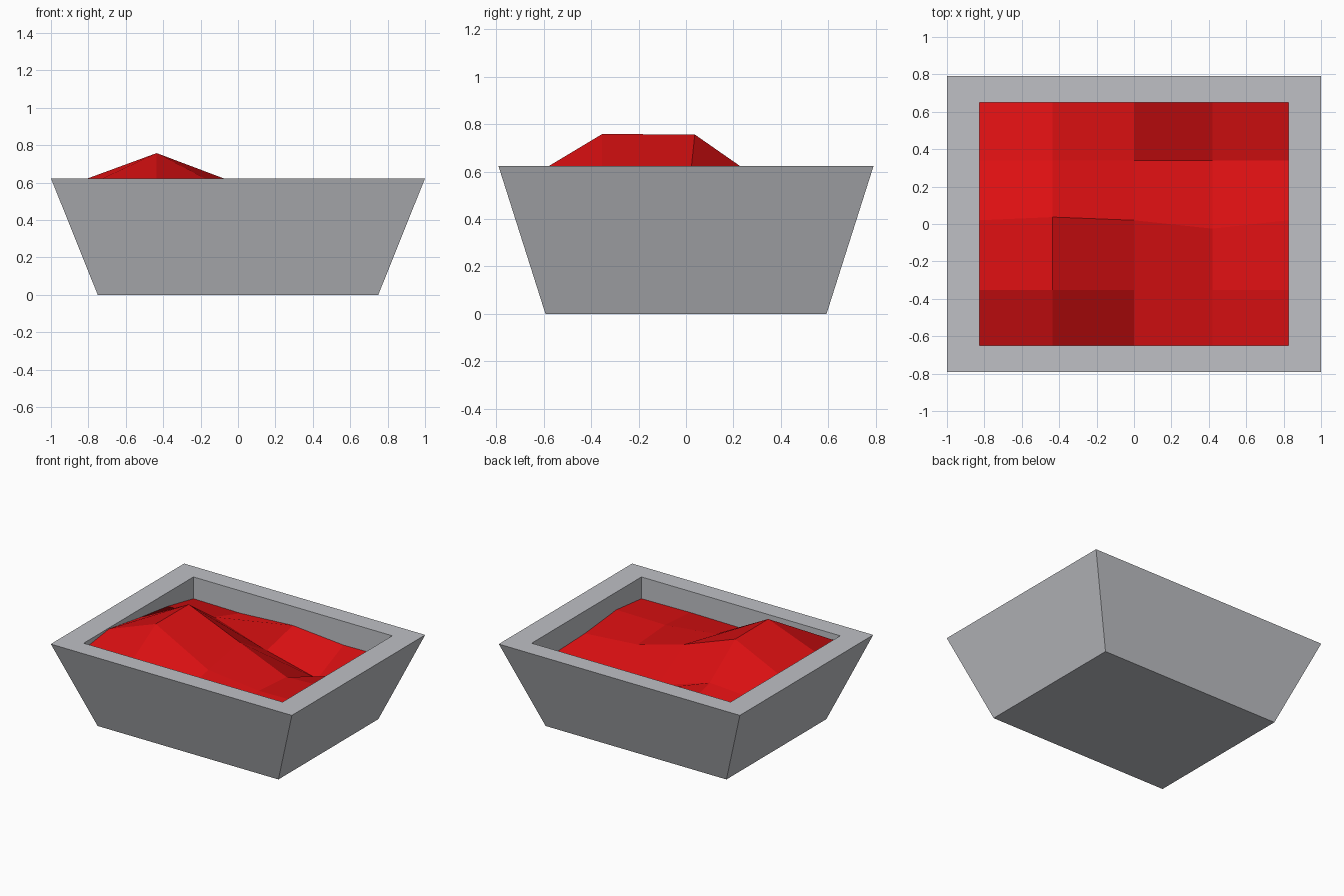
import bpy, bmesh

if "Cube" in bpy.data.objects:
    bpy.data.objects.remove(bpy.data.objects["Cube"])

def material(name, rgb):
    m = bpy.data.materials.new(name)
    m.diffuse_color = (*rgb, 1)
    m.use_nodes = True
    m.node_tree.nodes["Principled BSDF"].inputs["Base Color"].default_value = m.diffuse_color
    return m

def make_object(name, bm, mat):
    me = bpy.data.meshes.new(name)
    bm.to_mesh(me)
    bm.free()
    me.materials.append(mat)
    ob = bpy.data.objects.new(name, me)
    bpy.context.collection.objects.link(ob)
    return ob

grey = material("tub grey", (0.52, 0.53, 0.56))
red = material("filling red", (0.72, 0.005, 0.006))

# Tapered tub: outer wall, flat rim and straight inner wall, as stacked rings
bm = bmesh.new()
rings = []
for hx, hy, z in [(0.75, 0.592, 0), (1, 0.79, 0.623), (0.825, 0.65, 0.623), (0.825, 0.65, 0.24)]:
    rings.append([bm.verts.new((sx * hx, sy * hy, z))
                  for sx, sy in ((-1, -1), (1, -1), (1, 1), (-1, 1))])
for a, b in zip(rings, rings[1:]):
    for i in range(4):
        j = (i + 1) % 4
        bm.faces.new((a[i], a[j], b[j], b[i]))
bm.faces.new(rings[0][::-1])
bm.faces.new(rings[-1])
make_object("tub", bm, grey)

# Lumpy filling: a 4 x 4 grid with a height for each corner
xs = (-0.825, -0.435, 0.0, 0.42, 0.825)
ys = (-0.65, -0.353, 0.02, 0.34, 0.65)
heights = [
    (0.575, 0.58, 0.46, 0.465, 0.46),
    (0.615, 0.758, 0.53, 0.485, 0.49),
    (0.56, 0.756, 0.594, 0.463, 0.455),
    (0.52, 0.545, 0.41, 0.31, 0.445),
    (0.46, 0.455, 0.48, 0.445, 0.45),
]
bm = bmesh.new()
grid = [[bm.verts.new((x, y, z)) for x, z in zip(xs, row)] for y, row in zip(ys, heights)]
grid[2][1].co.y = 0.037
grid[2][3].co.y = -0.025
for j in range(4):
    for i in range(4):
        bm.faces.new((grid[j][i], grid[j][i + 1], grid[j + 1][i + 1], grid[j + 1][i]))
make_object("filling", bm, red)
